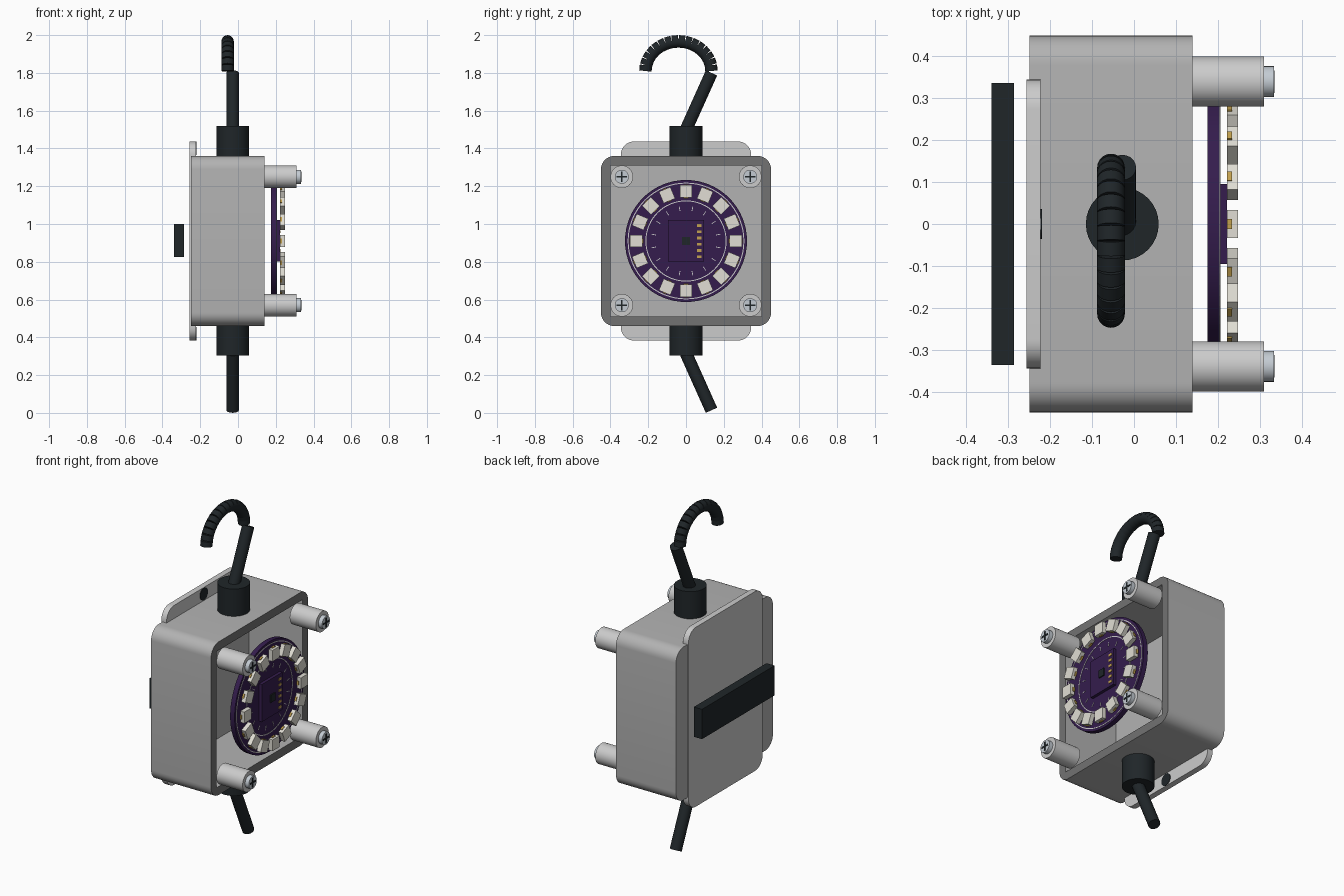
import bpy, bmesh
from math import sin, cos, pi, radians
from mathutils import Vector, Matrix

if "Cube" in bpy.data.objects:
    bpy.data.objects.remove(bpy.data.objects["Cube"])

CZ = 0.91  # height of the housing centre


def mat(name, r, g, b):
    m = bpy.data.materials.new(name)
    m.diffuse_color = (r, g, b, 1)
    m.use_nodes = True
    m.node_tree.nodes["Principled BSDF"].inputs["Base Color"].default_value = m.diffuse_color
    return m


BLACK = mat("black_rubber", 0.014, 0.019, 0.022)
DARK = mat("dark_gasket", 0.17, 0.17, 0.17)
PURPLE = mat("purple_board", 0.035, 0.012, 0.075)
WHITE = mat("white_silk", 0.8, 0.8, 0.8)
CREAM = mat("cream_led", 0.75, 0.73, 0.66)
GOLD = mat("gold_pad", 0.55, 0.36, 0.08)
STEEL = mat("steel", 0.55, 0.6, 0.65)


def finish(name, bm, m=None, smooth=False):
    bmesh.ops.recalc_face_normals(bm, faces=bm.faces)
    me = bpy.data.meshes.new(name)
    bm.to_mesh(me)
    bm.free()
    ob = bpy.data.objects.new(name, me)
    bpy.context.collection.objects.link(ob)
    if m:
        me.materials.append(m)
    if smooth:
        bpy.ops.object.select_all(action='DESELECT')
        ob.select_set(True)
        bpy.context.view_layer.objects.active = ob
        bpy.ops.object.shade_smooth_by_angle(angle=radians(35))
    return ob


def add_box(bm, x0, x1, y0, y1, z0, z1, rot=None):
    mtx = Matrix.Translation(((x0 + x1) / 2, (y0 + y1) / 2, (z0 + z1) / 2)) @ \
        Matrix.Diagonal((x1 - x0, y1 - y0, z1 - z0, 1))
    bmesh.ops.create_cube(bm, size=1, matrix=(rot or Matrix()) @ mtx)


def box(name, dims, m=None):
    bm = bmesh.new()
    add_box(bm, *dims)
    return finish(name, bm, m)


def add_rod(bm, a, b, r, n=32):
    a, b = Vector(a), Vector(b)
    d = b - a
    mtx = Matrix.Translation((a + b) / 2) @ d.to_track_quat('Z', 'Y').to_matrix().to_4x4()
    bmesh.ops.create_cone(bm, cap_ends=True, segments=n, radius1=r, radius2=r,
                          depth=d.length, matrix=mtx)


def rod(name, a, b, r, m=None, n=32):
    bm = bmesh.new()
    add_rod(bm, a, b, r, n)
    return finish(name, bm, m, True)


def rounded_plate(name, x0, x1, hy, hz, r, m=None):
    # rounded rectangle in the yz plane, extruded along x
    bm = bmesh.new()
    vs = []
    for q, (sy, sz) in enumerate([(1, 1), (-1, 1), (-1, -1), (1, -1)]):
        for i in range(9):
            a = q * pi / 2 + i * pi / 16
            vs.append(bm.verts.new((x0, sy * (hy - r) + r * cos(a),
                                    CZ + sz * (hz - r) + r * sin(a))))
    f = bm.faces.new(vs)
    ext = bmesh.ops.extrude_face_region(bm, geom=[f])["geom"]
    bmesh.ops.translate(bm, vec=(x1 - x0, 0, 0),
                        verts=[v for v in ext if isinstance(v, bmesh.types.BMVert)])
    return finish(name, bm, m, True)


def turn(i, n=16):
    # rotation about the board axis
    return Matrix.Translation((0, 0, CZ)) @ Matrix.Rotation(2 * pi * i / n, 4, 'X')


# Hollow housing, open towards +x, with a darker rim
housing = rounded_plate("housing", -0.25, 0.14, 0.45, 0.45, 0.07)
cutter = box("housing_cutter", (-0.21, 0.3, -0.40, 0.40, CZ - 0.40, CZ + 0.40))
mod = housing.modifiers.new("hollow", 'BOOLEAN')
mod.operation, mod.object, mod.solver = 'DIFFERENCE', cutter, 'EXACT'
bpy.context.view_layer.objects.active = housing
bpy.ops.object.modifier_apply(modifier="hollow")
bpy.data.objects.remove(cutter)
housing.data.materials.clear()
housing.data.materials.append(mat("grey_case", 0.45, 0.45, 0.45))
housing.data.materials.append(DARK)
for p in housing.data.polygons:
    p.material_index = 1 if p.normal.x > 0.9 and p.center.x > 0.13 else 0

# Back plate with mounting holes, and strap
rounded_plate("back_plate", -0.257, -0.223, 0.345, 0.527, 0.07)
for s, n in ((1, "top"), (-1, "bottom")):
    z = CZ + s * 0.49
    rod("mount_hole_" + n, (-0.224, 0, z), (-0.22, 0, z), 0.036, BLACK, 24)
box("strap", (-0.34, -0.287, -0.337, 0.337, 0.825, 1.0), BLACK)

# Corner posts with cross-head screws
for sy in (-1, 1):
    for sz in (-1, 1):
        y, z = sy * 0.34, CZ + sz * 0.34
        rod("corner_post", (0.14, y, z), (0.31, y, z), 0.06)
        rod("screw_head", (0.308, y, z), (0.334, y, z), 0.037, STEEL, 24)
        bm = bmesh.new()
        add_box(bm, 0.33, 0.336, y - 0.027, y + 0.027, z - 0.005, z + 0.005)
        add_box(bm, 0.33, 0.336, y - 0.005, y + 0.005, z - 0.027, z + 0.027)
        finish("screw_slot", bm, BLACK)

# Cable glands and cables
X = -0.028
rod("top_gland", (X, 0, 1.35), (X, 0, 1.52), 0.087, BLACK)
rod("bottom_gland", (X, 0, 0.305), (X, 0, 0.47), 0.087, BLACK)
rod("top_cable", (X, 0, 1.50), (X, 0.135, 1.80), 0.033, BLACK, 20)
rod("bottom_cable", (X, 0, 0.315), (X, 0.135, 0.014), 0.033, BLACK, 20)

# Hook made of short straight links
bm = bmesh.new()
N = 16
pts = [(-0.055, -0.04 + 0.175 * cos(pi * i / N), 1.81 + 0.157 * sin(pi * i / N))
       for i in range(N + 1)]
for a, b in zip(pts, pts[1:]):
    add_rod(bm, a, b, 0.033, 20)
finish("cable_hook", bm, BLACK, True)

# Round circuit board with silk-screen rings and ticks
rod("circuit_board", (0.175, 0, CZ), (0.204, 0, CZ), 0.323, PURPLE, 64)
bm = bmesh.new()
for r in (0.304, 0.210):
    loops = [[bm.verts.new((x, rr * cos(2 * pi * i / 64), CZ + rr * sin(2 * pi * i / 64)))
              for i in range(64)]
             for x, rr in ((0.203, r), (0.203, r + 0.005), (0.206, r + 0.005), (0.206, r))]
    for k in range(4):
        A, B = loops[k], loops[(k + 1) % 4]
        for i in range(64):
            j = (i + 1) % 64
            bm.faces.new((A[i], A[j], B[j], B[i]))
for i in range(16):
    add_box(bm, 0.203, 0.206, -0.002, 0.002, 0.162, 0.187, turn(i + 0.5))
finish("silk_marks", bm, WHITE)

# Ring of sixteen lamps with gold contacts
leds, pads = bmesh.new(), bmesh.new()
for i in range(16):
    add_box(leds, 0.222, 0.248, -0.033, 0.033, 0.23, 0.296, turn(i))
    for r in (0.229, 0.297):
        add_box(pads, 0.222, 0.234, -0.012, 0.012, r - 0.003, r + 0.003, turn(i))
finish("led_ring", leds, CREAM)

# Central module with chip and contact column
box("module", (0.203, 0.222, -0.095, 0.095, CZ - 0.108, CZ + 0.112), PURPLE)
box("chip", (0.221, 0.229, -0.022, 0.022, CZ - 0.022, CZ + 0.022), BLACK)
for i in range(6):
    z = CZ - 0.083 + i * 0.033
    add_box(pads, 0.221, 0.225, 0.058, 0.082, z - 0.007, z + 0.007)
finish("gold_contacts", pads, GOLD)
